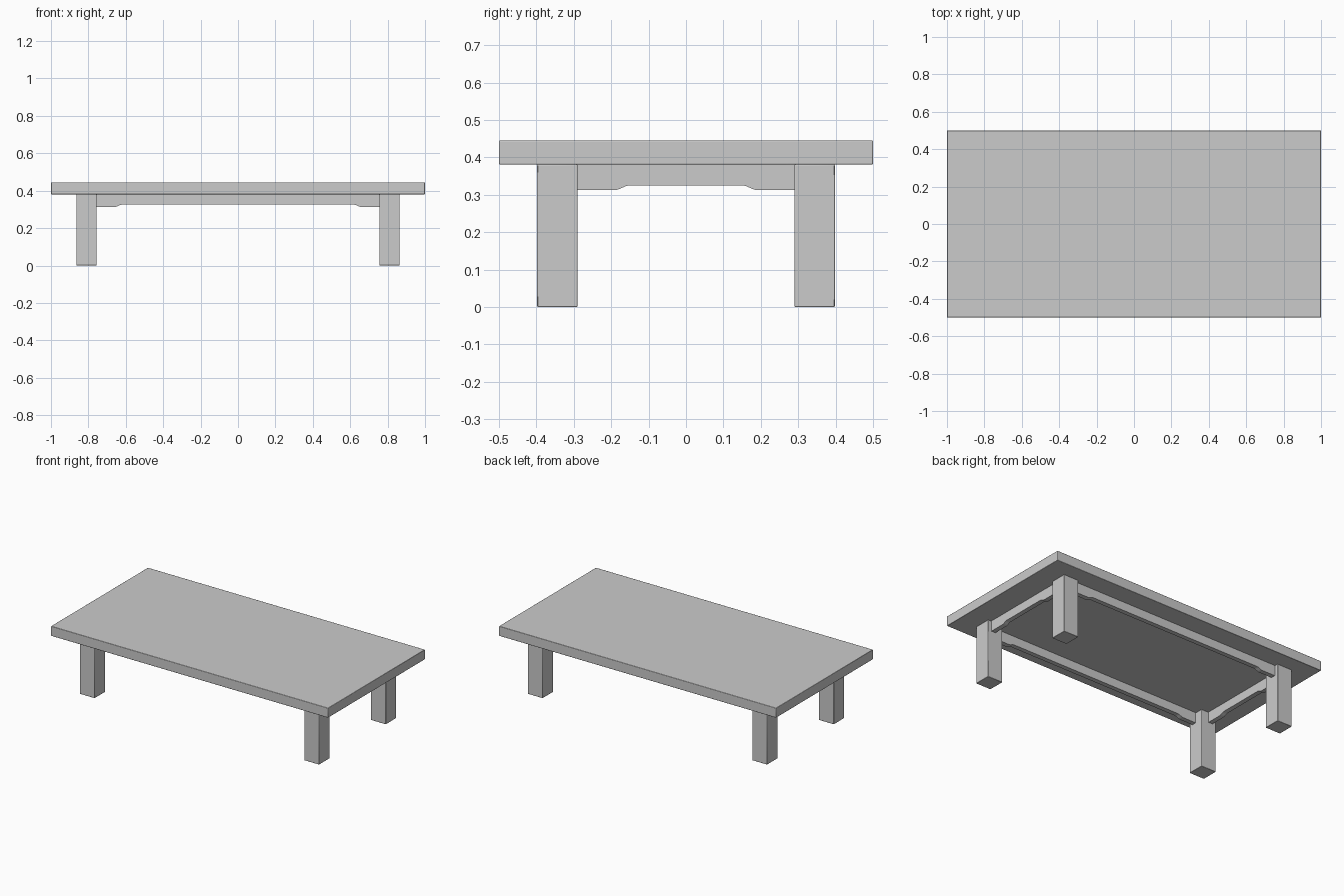
import bpy, bmesh
from mathutils import Matrix

if "Cube" in bpy.data.objects:
    bpy.data.objects.remove(bpy.data.objects["Cube"])

TOP_Z, UNDER_Z = 0.445, 0.381      # tabletop upper and lower faces
LEG_X, LEG_Y, LEG_W = 0.81, 0.344, 0.108
APRON_INSET, APRON_T = 0.025, 0.03


def finish(name, bm, bevel=0.0):
    bmesh.ops.recalc_face_normals(bm, faces=bm.faces)
    mesh = bpy.data.meshes.new(name)
    bm.to_mesh(mesh)
    bm.free()
    obj = bpy.data.objects.new(name, mesh)
    bpy.context.collection.objects.link(obj)
    if bevel:
        mod = obj.modifiers.new("soft_edges", 'BEVEL')
        mod.width = bevel
        mod.segments = 2
    bpy.ops.object.select_all(action='DESELECT')
    bpy.context.view_layer.objects.active = obj
    obj.select_set(True)
    bpy.ops.object.shade_smooth_by_angle()
    return obj


def box(name, center, size, bevel):
    bm = bmesh.new()
    bmesh.ops.create_cube(bm, size=1,
                          matrix=Matrix.Translation(center) @ Matrix.Diagonal((*size, 1)))
    return finish(name, bm, bevel)


def apron(name, half, flat, slope, offset, along_x):
    """Rail with lower ends that step up to a shallower middle through a soft curve."""
    low, high = 0.313, 0.325
    right = [(half, UNDER_Z), (half, low), (half - flat, low)]
    for t in (0.2, 0.4, 0.6, 0.8, 1.0):
        ease = 0.5 * t + 0.5 * t * t * (3 - 2 * t)
        right.append((half - flat - slope * t, low + (high - low) * ease))
    outline = right + [(-u, z) for u, z in reversed(right)]
    bm = bmesh.new()

    def place(u, v, z):
        return (u, v, z) if along_x else (v, u, z)
    face = bm.faces.new([bm.verts.new(place(u, offset - APRON_T / 2, z)) for u, z in outline])
    ext = bmesh.ops.extrude_face_region(bm, geom=[face])
    moved = [v for v in ext["geom"] if isinstance(v, bmesh.types.BMVert)]
    bmesh.ops.translate(bm, verts=moved, vec=place(0, APRON_T, 0))
    return finish(name, bm)


# Tabletop
box("tabletop", (0, 0, (TOP_Z + UNDER_Z) / 2), (2, 1, TOP_Z - UNDER_Z), 0.003)

# Four legs
for sx, side in ((-1, "left"), (1, "right")):
    for sy, end in ((-1, "front"), (1, "back")):
        box(f"{end}_{side}_leg", (sx * LEG_X, sy * LEG_Y, UNDER_Z / 2),
            (LEG_W, LEG_W, UNDER_Z), 0.003)

# Aprons between the legs
off = LEG_W / 2 - APRON_INSET - APRON_T / 2
for s, long_name, short_name in ((-1, "front_apron", "left_apron"), (1, "back_apron", "right_apron")):
    apron(long_name, LEG_X - LEG_W / 2, 0.098, 0.035, s * (LEG_Y + off), True)
    apron(short_name, LEG_Y - LEG_W / 2, 0.103, 0.033, s * (LEG_X + off), False)
